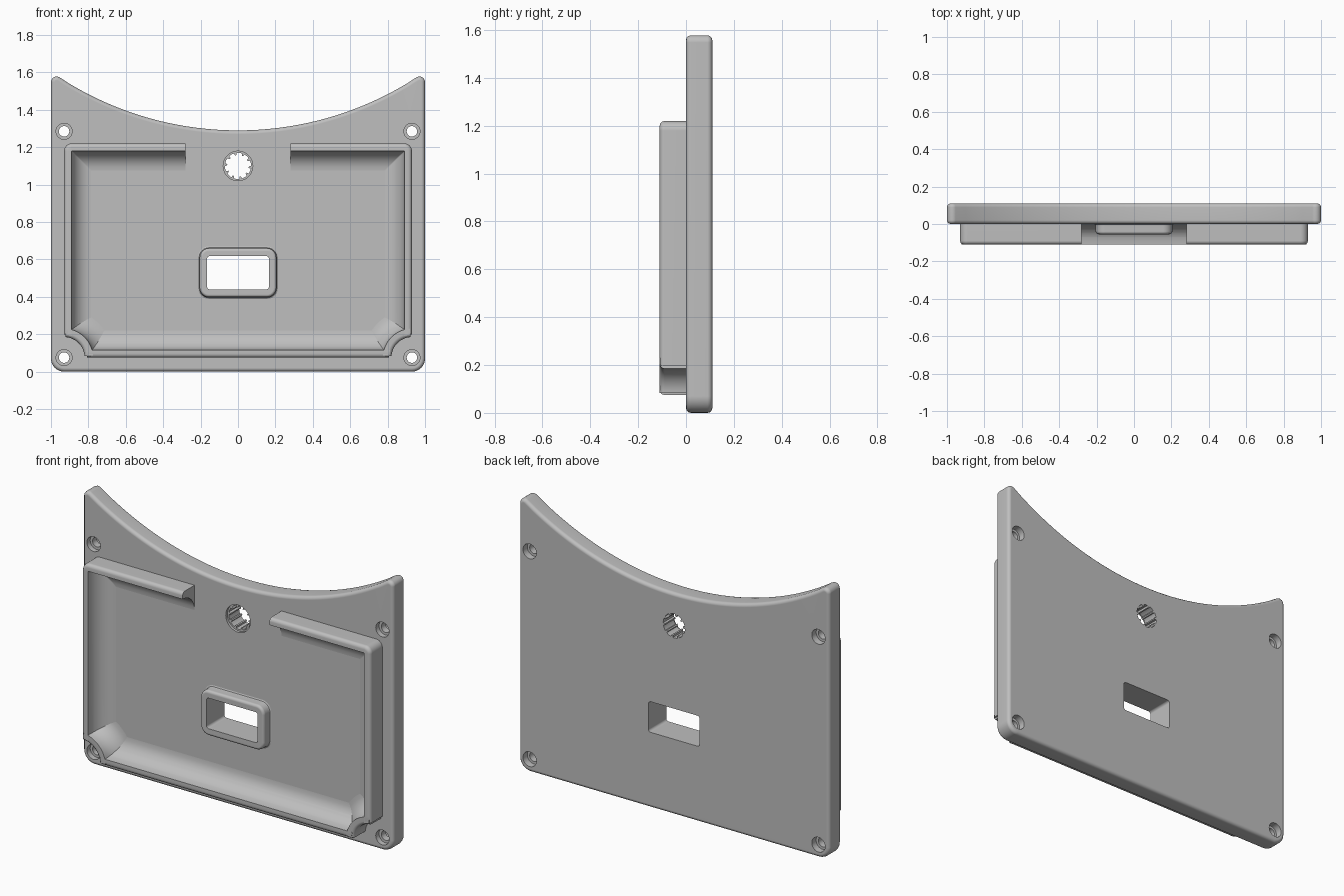
import bpy, bmesh
from math import sin, cos, pi, sqrt, radians
from mathutils import Vector

cube = bpy.data.objects.get("Cube")
if cube:
    bpy.data.objects.remove(cube)

grey = bpy.data.materials.new("plain grey")
grey.use_nodes = True
COLOUR = (0.52, 0.52, 0.52, 1)
grey.diffuse_color = COLOUR
grey.node_tree.nodes["Principled BSDF"].inputs["Base Color"].default_value = COLOUR


# --- outline helpers, all working in the x-z plane ---
def rounded(corners, seg=6):
    """Counter-clockwise outline from (x, z, radius) corners."""
    out, n = [], len(corners)
    for i, (x, z, r) in enumerate(corners):
        p = Vector((x, z))
        if r == 0:
            out.append(p)
            continue
        a = (Vector(corners[i - 1][:2]) - p).normalized()
        b = (Vector(corners[(i + 1) % n][:2]) - p).normalized()
        half = a.angle(b) / 2
        centre = p + (a + b).normalized() * (r / sin(half))
        reach = r * cos(half) / sin(half)
        start = (p + a * reach - centre).normalized()
        end = (p + b * reach - centre).normalized()
        turn = pi - 2 * half
        for k in range(seg + 1):
            t = k / seg
            out.append(centre + (start * sin((1 - t) * turn) + end * sin(t * turn)) * (r / sin(turn)))
    return out


def rect(x, z0, z1, r):
    return rounded([(-x, z0, r), (x, z0, r), (x, z1, r), (-x, z1, r)])


def circle(x, z, r, n=32):
    return [Vector((x + r * cos(2 * pi * k / n), z + r * sin(2 * pi * k / n))) for k in range(n)]


def inset(outline, d):
    out, n = [], len(outline)
    for i, p in enumerate(outline):
        e1 = (p - outline[i - 1]).normalized()
        e2 = (outline[(i + 1) % n] - p).normalized()
        n1, n2 = Vector((-e1.y, e1.x)), Vector((-e2.y, e2.x))
        out.append(p + (n1 + n2) * (d / (1 + n1.dot(n2))))
    return out


def at(outline, y):
    return [(p.x, y, p.y) for p in outline]


def edge_round(b, y, seg=3):
    """(inset, y) steps from a side wall onto a front face at y."""
    return [(b * (1 - cos(k * pi / 2 / seg)), y + b * (1 - sin(k * pi / 2 / seg)))
            for k in range(seg + 1)]


# --- mesh helpers ---
def loft(name, rings, closed=False):
    bm = bmesh.new()
    vs = [[bm.verts.new(p) for p in ring] for ring in rings]
    n = len(vs[0])
    pairs = list(zip(vs, vs[1:])) + ([(vs[-1], vs[0])] if closed else [])
    for a, b in pairs:
        for i in range(n):
            j = (i + 1) % n
            bm.faces.new((a[i], a[j], b[j], b[i]))
    if not closed:
        bm.faces.new(vs[0])
        bm.faces.new(vs[-1])
    bmesh.ops.recalc_face_normals(bm, faces=bm.faces)
    mesh = bpy.data.meshes.new(name)
    bm.to_mesh(mesh)
    bm.free()
    mesh.materials.append(grey)
    ob = bpy.data.objects.new(name, mesh)
    bpy.context.collection.objects.link(ob)
    return ob


def prism(name, outline, y0, y1):
    return loft(name, [at(outline, y0), at(outline, y1)])


def finish(ob, cutters=()):
    """Cut the holes, then shade smooth with crisp edges."""
    bpy.ops.object.select_all(action='DESELECT')
    bpy.context.view_layer.objects.active = ob
    ob.select_set(True)
    for c in cutters:
        c.hide_render = True
        mod = ob.modifiers.new("cut", 'BOOLEAN')
        mod.operation, mod.solver, mod.object = 'DIFFERENCE', 'EXACT', c
        bpy.ops.object.modifier_apply(modifier=mod.name)
    bpy.ops.object.shade_smooth_by_angle(angle=radians(32))
    mod = ob.modifiers.new("flat faces", 'WEIGHTED_NORMAL')
    mod.keep_sharp = True


BACK, FRONT = 0.11, -0.11
SCREW_X, SCREW_LOW, SCREW_HIGH = 0.93, 0.075, 1.285

# --- back plate with a scooped top ---
R = 1.752
def scoop(x):
    return 1.29 + R - sqrt(R * R - x * x)

arc = [(0.9 - 1.8 * k / 48, scoop(0.9 - 1.8 * k / 48), 0) for k in range(49)]
outline = rounded([(-1, 0, 0.07), (1, 0, 0.07), (1, scoop(1), 0.03)] + arc
                  + [(-1, scoop(1), 0.03)])
front_edge = edge_round(0.02, 0)
steps = [(d, BACK - y) for d, y in reversed(front_edge)] + front_edge
plate = loft("back_plate", [at(inset(outline, d), y) for d, y in steps])

# --- hole cutters ---
window = prism("window_cutter", rect(0.165, 0.44, 0.618, 0.015), -0.3, 0.3)
hole_steps = [(0.043, -0.05), (0.043, 0.03), (0.028, 0.03),
              (0.028, 0.07), (0.043, 0.07), (0.043, 0.2)]
screws = [loft("screw_cutter", [at(circle(sx * SCREW_X, z, r), y) for r, y in hole_steps])
          for sx in (-1, 1) for z in (SCREW_LOW, SCREW_HIGH)]

# Splined hole: narrow teeth point inwards
teeth, spline = 10, []
for k in range(teeth):
    for f, r in ((0, 0.07), (0.22, 0.07), (0.44, 0.07), (0.66, 0.07), (0.72, 0.058), (0.94, 0.058)):
        a = 2 * pi * (k + f) / teeth
        spline.append(Vector((r * cos(a), 1.1 + r * sin(a))))
spline_hole = prism("spline_cutter", spline, -0.2, 0.3)
spline_recess = prism("recess_cutter", circle(0, 1.1, 0.079, 40), -0.2, 0.015)
finish(plate, [window, spline_hole, spline_recess] + screws)

# --- raised rim with a hollow inner fillet ---
X, Z0, Z1, ROUND = 0.93, 0.075, 1.22, 0.04
def rim_ring(d, r, y):
    return at(rect(X - d, Z0 + d, Z1 - d, r), y)

def hollow(seg=8):
    """(distance, y) along the concave fillet from crest to floor."""
    return [(0.105 * (1 - cos(k * pi / 2 / seg)), FRONT * (1 - sin(k * pi / 2 / seg)))
            for k in range(seg + 1)]

rings = [rim_ring(0, ROUND, 0.01)]
rings += [rim_ring(d, ROUND - d, y) for d, y in edge_round(0.02, FRONT)]
rings += [rim_ring(0.04 + d, 0.004, y) for d, y in hollow()]
rings.append(rim_ring(0.145, 0.004, 0.01))
rim = loft("raised_rim", rings, closed=True)
gap = prism("gap_cutter", rect(0.28, 0.9, 1.4, 0.01), -0.3, 0.3)
notches = [prism("notch_cutter", circle(s * SCREW_X, SCREW_LOW, 0.123, 48), -0.3, 0.3)
           for s in (-1, 1)]
finish(rim, [gap] + notches)

# --- curved rim corners around the lower screws ---
section = [(0.11, 0.01)] + [(0.11 + d, y) for d, y in edge_round(0.02, FRONT)]
section += [(0.155 + d, y) for d, y in hollow()] + [(0.26, 0.01)]
for side, label in ((-1, "right"), (1, "left")):
    sweep = []
    for k in range(17):
        a = radians(4 + 82 * k / 16)
        sweep.append([(side * (SCREW_X - r * cos(a)), y, SCREW_LOW + r * sin(a))
                      for r, y in section])
    finish(loft("rim_corner_" + label, sweep))

# --- collar around the window ---
collar_outline = rect(0.205, 0.398, 0.66, 0.05)
collar_steps = [(-0.01, 0.01), (-0.01, 0), (-0.003, -0.003), (0, -0.01)] + edge_round(0.015, -0.055)
collar = loft("window_collar", [at(inset(collar_outline, d), y) for d, y in collar_steps])
finish(collar, [window])

# Remove the used cutters
for c in [window, spline_hole, spline_recess, gap] + screws + notches:
    bpy.data.objects.remove(c)
